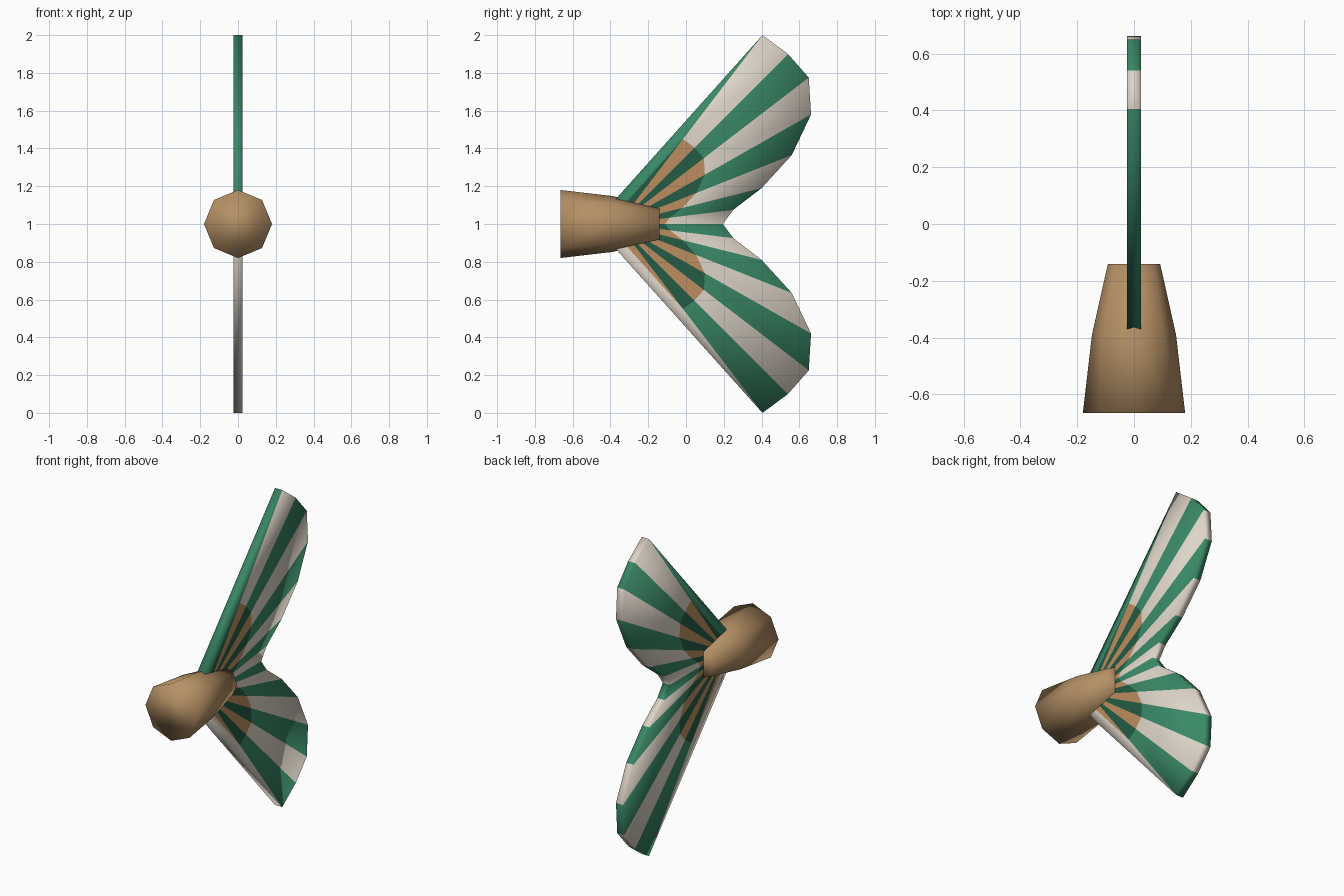
import bpy, bmesh, math

if "Cube" in bpy.data.objects:
    bpy.data.objects.remove(bpy.data.objects["Cube"])


def material(name, rgb):
    m = bpy.data.materials.new(name)
    m.diffuse_color = (*rgb, 1)
    m.use_nodes = True
    m.node_tree.nodes["Principled BSDF"].inputs["Base Color"].default_value = m.diffuse_color
    return m


GREEN = material("green", (0.042, 0.25, 0.135))
CREAM = material("cream", (0.74, 0.67, 0.58))
DARK = material("dark green", (0.018, 0.105, 0.058))
ORANGE = material("orange tan", (0.50, 0.27, 0.115))
TAN = material("tan", (0.46, 0.28, 0.13))


def finish(name, bm, mats):
    bmesh.ops.recalc_face_normals(bm, faces=bm.faces)
    for f in bm.faces:
        f.smooth = True
    me = bpy.data.meshes.new(name)
    bm.to_mesh(me)
    bm.free()
    for m in mats:
        me.materials.append(m)
    ob = bpy.data.objects.new(name, me)
    bpy.context.collection.objects.link(ob)
    return ob


# tail stalk: tapering eight-sided tube with closed ends
bm = bmesh.new()
rings = []
for y, r in ((-0.665, 0.18), (-0.39, 0.148), (-0.14, 0.092)):
    rings.append([bm.verts.new((r * math.cos(i * math.pi / 4), y,
                                1 + r * math.sin(i * math.pi / 4))) for i in range(8)])
for a, b in zip(rings, rings[1:]):
    for i in range(8):
        j = (i + 1) % 8
        bm.faces.new((a[i], a[j], b[j], b[i]))
bm.faces.new(rings[0])
bm.faces.new(rings[-1])
finish("tail_stalk", bm, [TAN])

# tail fin: forked plate of striped wedges around a hub, with darker inner wedges
HUB = (-0.36, 1.0)
HALF = 0.025
upper = [(0.405, 2.0), (0.54, 1.90), (0.65, 1.775), (0.662, 1.58),
         (0.56, 1.365), (0.40, 1.19), (0.25, 1.075)]
outline = [(-0.49, 1.0)] + upper + [(0.195, 1.0)] + [(y, 2 - z) for y, z in reversed(upper)]
n = len(outline)

bm = bmesh.new()


def ring(x, t):
    return [bm.verts.new((x, HUB[0] + (y - HUB[0]) * t, HUB[1] + (z - HUB[1]) * t))
            for y, z in outline]


rims = []
for x in (-HALF, HALF):
    hub = bm.verts.new((x, *HUB))
    inner, outer = ring(x, 0.45), ring(x, 1)
    rims.append(outer)
    for i in range(n):
        j = (i + 1) % n
        bm.faces.new((hub, inner[i], inner[j])).material_index = 2 + i % 2
        bm.faces.new((inner[i], outer[i], outer[j], inner[j])).material_index = i % 2
# rim strip takes the colour of its wedge
for i in range(n):
    j = (i + 1) % n
    bm.faces.new((rims[0][i], rims[0][j], rims[1][j], rims[1][i])).material_index = i % 2
finish("tail_fin", bm, [GREEN, CREAM, DARK, ORANGE])
